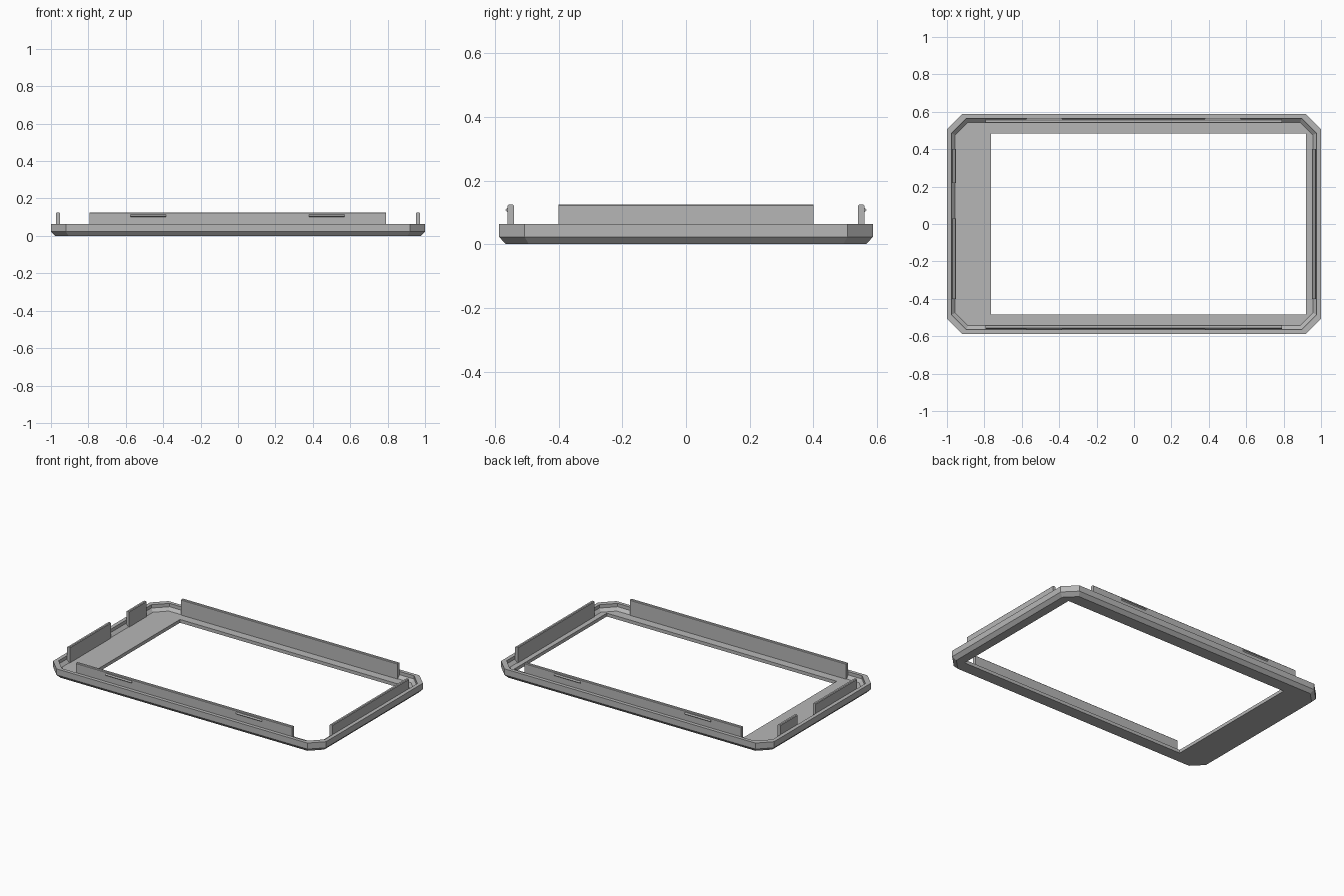
import bpy, bmesh
from mathutils import Vector

if "Cube" in bpy.data.objects:
    bpy.data.objects.remove(bpy.data.objects["Cube"])

grey = bpy.data.materials.new("plain grey")
grey.diffuse_color = (0.47, 0.47, 0.47, 1)
grey.use_nodes = True
grey.node_tree.nodes["Principled BSDF"].inputs["Base Color"].default_value = grey.diffuse_color


def finish(name, bm):
    bmesh.ops.recalc_face_normals(bm, faces=bm.faces)
    mesh = bpy.data.meshes.new(name)
    bm.to_mesh(mesh)
    bm.free()
    mesh.materials.append(grey)
    obj = bpy.data.objects.new(name, mesh)
    bpy.context.collection.objects.link(obj)
    return obj


def octagon(bm, x, y, cut, z):
    """Rectangle with clipped corners, two points per corner, counter-clockwise."""
    pts = [(x, y - cut), (x - cut, y), (-x + cut, y), (-x, y - cut),
           (-x, -y + cut), (-x + cut, -y), (x - cut, -y), (x, -y + cut)]
    return [bm.verts.new((px, py, z)) for px, py in pts]


def bridge(bm, a, b):
    n = len(a)
    for i in range(n):
        j = (i + 1) % n
        bm.faces.new((a[i], a[j], b[j], b[i]))


def bridge_to_window(bm, o, w):
    """Join a clipped ring to the four corners of the window."""
    for k in range(4):
        n = (k + 1) % 4
        bm.faces.new((o[2 * k], o[2 * k + 1], w[k]))
        bm.faces.new((o[2 * k + 1], o[2 * n], w[n], w[k]))


def prism(name, section, start, end, along_x, sign):
    """Extrude a section of (outward, z) points along one side of the frame."""
    bm = bmesh.new()
    rings = []
    for t in (start, end):
        rings.append([bm.verts.new((t, sign * d, z) if along_x else (sign * d, t, z))
                      for d, z in section])
    bridge(bm, *rings)
    bm.faces.new(rings[0])
    bm.faces.new(rings[1])
    return finish(name, bm)


def wall_section(inner, outer):
    c = 0.004
    return [(inner, 0.021), (outer, 0.021), (outer, 0.121), (outer - c, 0.125),
            (inner + c, 0.125), (inner, 0.121)]


# Bezel frame: chamfered underside, raised rim, sloped inner wall, floor with a window
bm = bmesh.new()
rings = [octagon(bm, *r) for r in (
    (0.978, 0.566, 0.072, 0.0),
    (1.0, 0.587, 0.08, 0.023),
    (1.0, 0.587, 0.08, 0.063),
    (0.975, 0.564, 0.079, 0.063),
    (0.975, 0.564, 0.079, 0.041),
    (0.956, 0.544, 0.068, 0.022))]
for a, b in zip(rings, rings[1:]):
    bridge(bm, a, b)
corners = [(0.92, 0.485), (-0.765, 0.485), (-0.765, -0.485), (0.92, -0.485)]
low, high = [[bm.verts.new((x, y, z)) for x, y in corners] for z in (0.0, 0.022)]
bridge(bm, low, high)
bridge_to_window(bm, rings[0], low)
bridge_to_window(bm, rings[-1], high)
finish("bezel_frame", bm)

# Long clip walls with two snap ridges each
ridge = [(0.557, 0.097), (0.568, 0.107), (0.557, 0.118)]
for side, sign in (("front", -1), ("back", 1)):
    prism(side + "_clip_wall", wall_section(0.540, 0.561), -0.795, 0.79, True, sign)
    for part, x0, x1 in (("left", -0.575, -0.385), ("right", 0.38, 0.57)):
        prism(f"{side}_{part}_snap_ridge", ridge, x0, x1, True, sign)

# End walls: one on the right, two with a gap on the left
end = wall_section(0.952, 0.972)
prism("right_end_wall", end, -0.4, 0.4, False, 1)
prism("left_long_end_wall", end, -0.4, 0.03, False, -1)
prism("left_short_end_wall", end, 0.22, 0.4, False, -1)
